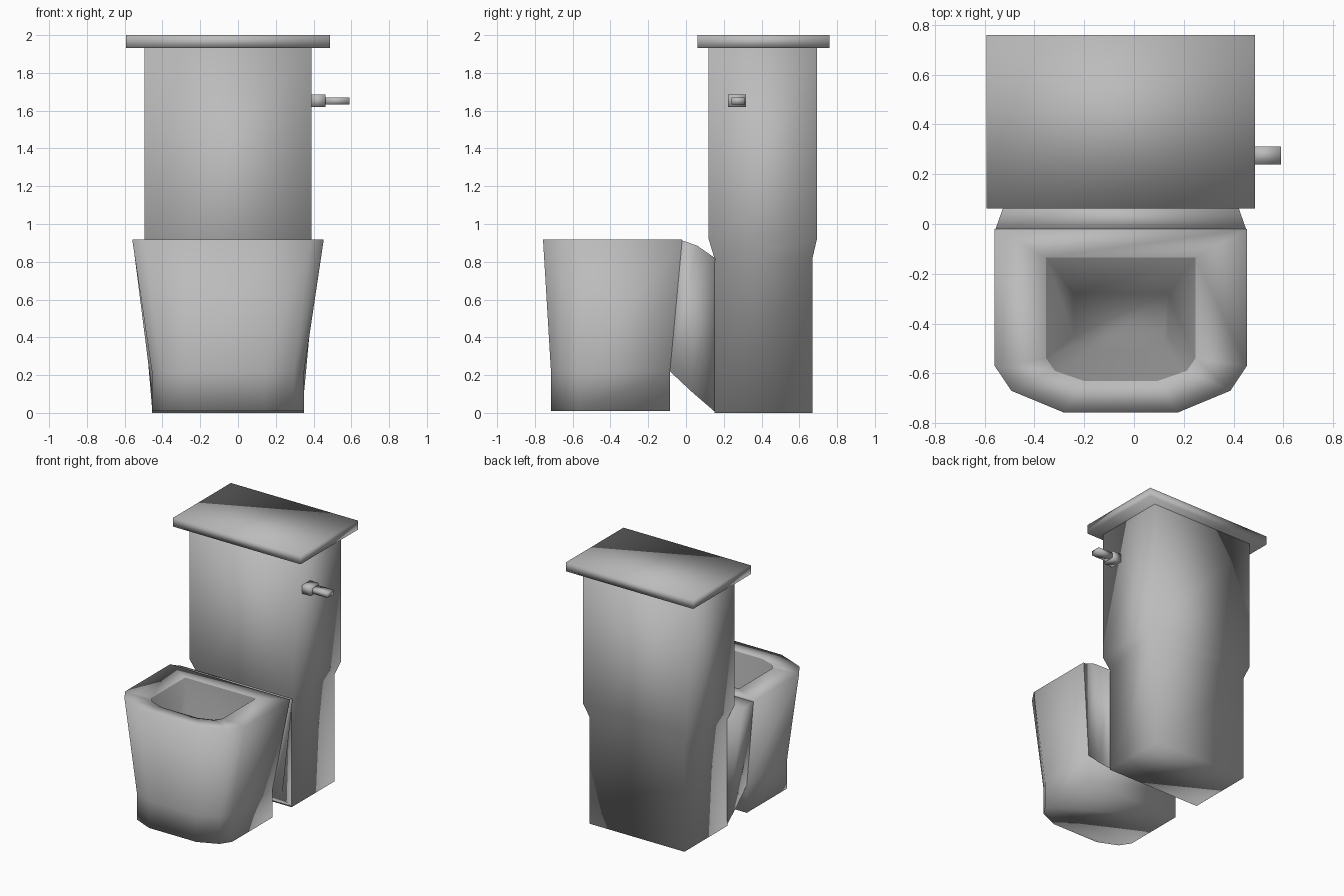
import bpy, bmesh

if "Cube" in bpy.data.objects:
    bpy.data.objects.remove(bpy.data.objects["Cube"])

XC = -0.053  # the body sits slightly left of the lever

mat = bpy.data.materials.new("grey ceramic")
mat.diffuse_color = (0.5, 0.5, 0.5, 1)
mat.use_nodes = True
mat.node_tree.nodes["Principled BSDF"].inputs["Base Color"].default_value = mat.diffuse_color
dark = bpy.data.materials.new("dark basin grey")
dark.diffuse_color = (0.25, 0.25, 0.25, 1)
dark.use_nodes = True
dark.node_tree.nodes["Principled BSDF"].inputs["Base Color"].default_value = dark.diffuse_color


def loft(name, rings):
    """Skin a list of equal-length closed rings, cap both ends, shade smooth."""
    bm = bmesh.new()
    vs = [[bm.verts.new(p) for p in r] for r in rings]
    n = len(rings[0])
    for a, b in zip(vs, vs[1:]):
        for i in range(n):
            j = (i + 1) % n
            bm.faces.new((a[i], a[j], b[j], b[i]))
    bm.faces.new(vs[0][::-1])
    bm.faces.new(vs[-1])
    bmesh.ops.recalc_face_normals(bm, faces=bm.faces)
    for f in bm.faces:
        f.smooth = True
    me = bpy.data.meshes.new(name)
    bm.to_mesh(me)
    bm.free()
    me.materials.append(mat)
    ob = bpy.data.objects.new(name, me)
    bpy.context.collection.objects.link(ob)
    return ob


def mirrored(half, z):
    """Plan ring from its right half (offset from centre, y)."""
    right = [(XC + x, y, z) for x, y in half]
    left = [(XC - x, y, z) for x, y in reversed(half)]
    return right + left


def rect(hw, y0, y1, z):
    return mirrored([(hw, y0), (hw, y1)], z)


def rect_x(x, y0, y1, z0, z1):
    return [(x, y0, z0), (x, y1, z0), (x, y1, z1), (x, y0, z1)]


# bowl: pedestal, flared sides, rim and hollow basin
foot = [(0.20, -0.715), (0.35, -0.65), (0.403, -0.57), (0.403, -0.085)]
rim = [(0.23, -0.757), (0.44, -0.67), (0.507, -0.57), (0.507, -0.02)]
hole = [(0.15, -0.63), (0.265, -0.59), (0.30, -0.54), (0.30, -0.135)]
basin = [(0.10, -0.50), (0.17, -0.48), (0.19, -0.45), (0.19, -0.28)]
bowl = loft("bowl", [mirrored(foot, 0.01), mirrored(foot, 0.22), mirrored(rim, 0.918),
                     mirrored(hole, 0.915), mirrored(basin, 0.50)])

# the inside of the basin is darker
bowl.data.materials.append(dark)
for p in bowl.data.polygons:
    pts = [bowl.data.vertices[i].co for i in p.vertices]
    if all(abs(v.x - XC) < 0.31 and v.y > -0.64 and v.z > 0.4 for v in pts):
        p.material_index = 1

# neck joining the bowl to the tank
neck = [(-0.085, 0.22, 0.403, -0.025, 0.915, 0.505),
        (0.03, 0.112, 0.403, 0.06, 0.885, 0.475),
        (0.16, 0.0, 0.400, 0.16, 0.815, 0.40)]
loft("neck", [[(XC - wb, yb, zb), (XC + wb, yb, zb), (XC + wt, yt, zt), (XC - wt, yt, zt)]
              for yb, zb, wb, yt, zt, wt in neck])

# tank column with its narrower base
loft("tank", [rect(0.403, 0.15, 0.67, 0), rect(0.403, 0.15, 0.67, 0.82),
              rect(0.442, 0.12, 0.693, 0.92), rect(0.442, 0.12, 0.693, 1.932)])

# solid tank lid
loft("tank_lid", [rect(0.54, 0.062, 0.76, 1.932), rect(0.54, 0.062, 0.76, 2.0)])

# flush lever on a small mount
loft("lever_mount", [rect_x(0.385, 0.222, 0.317, 1.62, 1.685),
                     rect_x(0.462, 0.222, 0.317, 1.62, 1.685)])
loft("lever", [rect_x(0.455, 0.24, 0.312, 1.633, 1.67),
               rect_x(0.59, 0.24, 0.312, 1.633, 1.67)])
